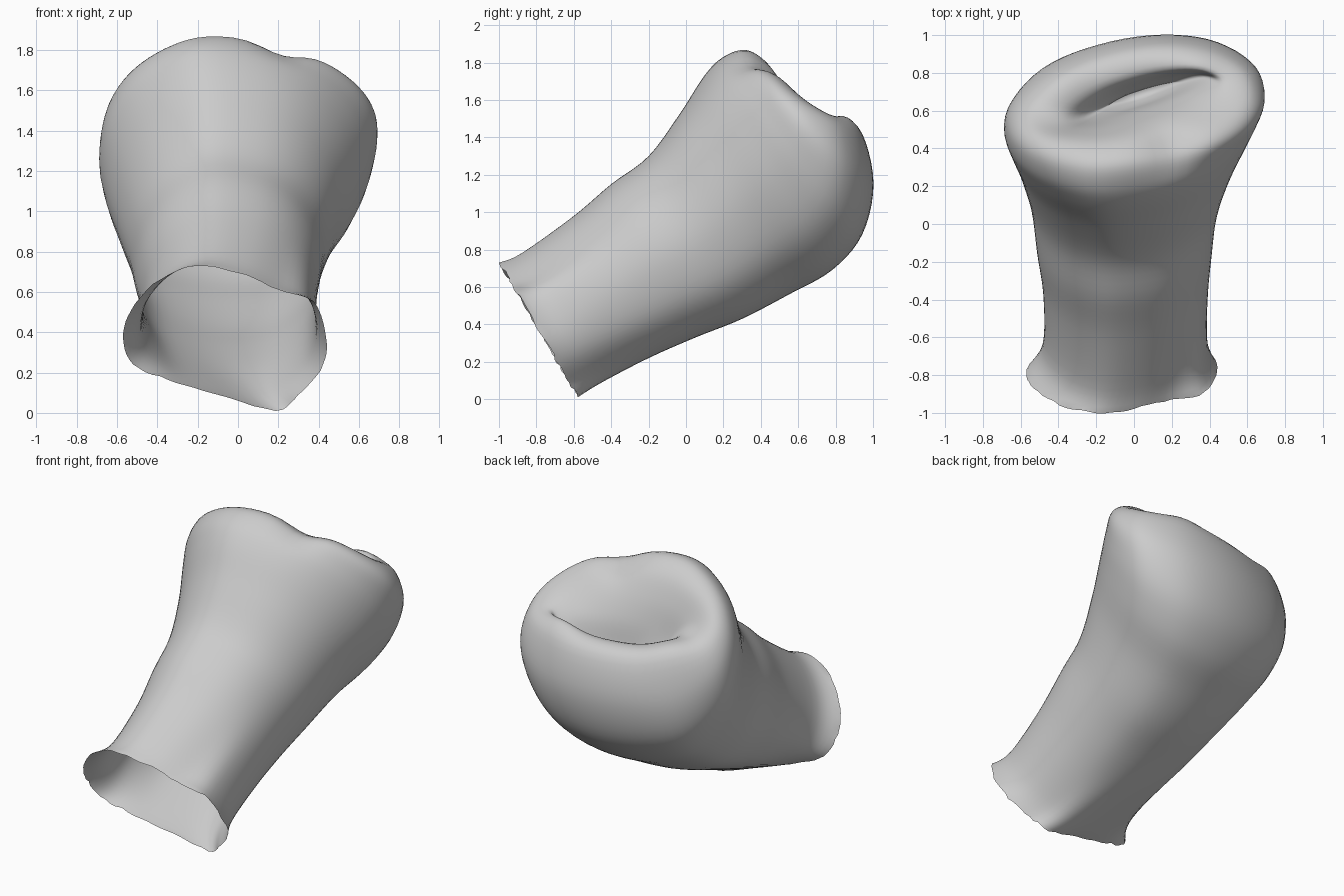
import bpy, bmesh, math, random
from mathutils import Vector

if "Cube" in bpy.data.objects:
    bpy.data.objects.remove(bpy.data.objects["Cube"])
random.seed(4)

SIDES, STEPS = 70, 5
AXIS = Vector((0, 0.84, 0.54))

# Unit cross-sections, clockwise from the upper ridge: broken edge and shaft
EDGE = [(-.27, 1), (.13, .9), (.52, .67), (.87, .5), (1, -.05), (.94, -.44), (.72, -.78),
        (.5, -1), (-.1, -.77), (-.56, -.57), (-.9, -.36), (-1, 0), (-.92, .39), (-.65, .8)]
SHAFT = [(-.12, 1), (.35, .9), (.7, .67), (.93, .32), (1, -.1), (.88, -.58), (.54, -.9),
         (.1, -1), (-.4, -.93), (-.8, -.72), (-1, -.27), (-.95, .2), (-.75, .6), (-.45, .88)]

# Sections: upper y z, lower y z, x min, x max, shear, tilt, sag, edge blend
SECTIONS = [
    (-1.00, .73, -.58, .01, -.57, .44, 0, 0, 0, 1),
    (-.88, .78, -.45, .09, -.49, .39, 0, 0, 0, .6),
    (-.60, .98, -.20, .22, -.48, .39, 0, 0, 0, .15),
    (-.40, 1.15, .05, .33, -.51, .41, 0, 0, 0, 0),
    (-.20, 1.30, .30, .43, -.54, .44, 0, 0, 0, 0),
    (-.03, 1.53, .55, .56, -.60, .51, 0, .01, .01, 0),
    (.10, 1.73, .78, .69, -.66, .60, -.03, .03, .03, 0),
    (.20, 1.83, .94, .88, -.69, .66, -.06, .04, .06, 0),
    (.32, 1.87, 1.00, 1.15, -.66, .68, -.08, .04, .09, 0),
    (.43, 1.80, .94, 1.41, -.56, .60, -.10, .04, .09, 0),
    (.51, 1.66, .82, 1.46, -.38, .45, -.12, .06, .05, 0),
    (.57, 1.50, .77, 1.32, -.23, .34, -.12, .08, .02, 0),
    (.61, 1.36, .73, 1.23, -.13, .22, -.07, .05, 0, 0),
]


def catmull(a, b, c, d, t):
    return [0.5 * (2 * q + (r - p) * t + (2 * p - 5 * q + 4 * r - s) * t * t
                   + (3 * q - p - 3 * r + s) * t ** 3) for p, q, r, s in zip(a, b, c, d)]


def outline(shape):
    """Smooth closed outline with SIDES points."""
    n, per = len(shape), SIDES // len(shape)
    return [catmull(*[shape[(i + k) % n] for k in (-1, 0, 1, 2)], s / per)
            for i in range(n) for s in range(per)]


def section_point(sec, edge_uv, shaft_uv):
    uy, uz, ly, lz, x0, x1, shear, tilt, sag, blend = sec
    u, v = [e * blend + s * (1 - blend) for e, s in zip(edge_uv, shaft_uv)]
    upper, lower = Vector((0, uy, uz)), Vector((0, ly, lz))
    p = (upper + lower) / 2 + (upper - lower) / 2 * v
    p.x = (x0 + x1) / 2 + (x1 - x0) / 2 * u + shear * v
    return p + AXIS * (tilt * u - sag * u * u)


def bump(p, centre, radius, push):
    d = (p - Vector(centre)).length / radius
    return p + Vector(push) * math.exp(-d * d)


# Interpolate smooth sections between the key ones
path = []
last = len(SECTIONS) - 1
for i in range(last):
    keys = [SECTIONS[min(max(i + k, 0), last)] for k in (-1, 0, 1, 2)]
    path += [catmull(*keys, s / STEPS) for s in range(STEPS)]
path.append(SECTIONS[last])

# Hollow shaft, swollen end and socket as one skin
bm = bmesh.new()
rings = []
edge_line, shaft_line = outline(EDGE), outline(SHAFT)
for n, sec in enumerate(path):
    ring = []
    for edge_uv, shaft_uv in zip(edge_line, shaft_line):
        p = section_point(sec, edge_uv, shaft_uv)
        if n == 0:  # slightly ragged broken edge
            p += AXIS * random.uniform(-.006, .01)
        p = bump(p, (.32, .80, 1.48), .13, (0, 0, .04))    # back knob
        p = bump(p, (-.40, .75, 1.42), .16, (0, 0, .04))   # left back knob
        p = bump(p, (.20, .40, 1.80), .14, (0, 0, -.06))   # front saddle
        ring.append(bm.verts.new(p))
    rings.append(ring)
for a, b in zip(rings, rings[1:]):
    for k in range(SIDES):
        j = (k + 1) % SIDES
        bm.faces.new((a[k], b[k], b[j], a[j]))

# Socket floor
floor = bm.verts.new(sum((v.co for v in rings[-1]), Vector()) / SIDES + Vector((0, -.01, -.03)))
for k in range(SIDES):
    bm.faces.new((rings[-1][k], floor, rings[-1][(k + 1) % SIDES]))
bmesh.ops.recalc_face_normals(bm, faces=bm.faces)

mesh = bpy.data.meshes.new("bone_end")
bm.to_mesh(mesh)
bm.free()
bone = bpy.data.objects.new("bone_end", mesh)
bpy.context.collection.objects.link(bone)

grey = bpy.data.materials.new("bone_grey")
grey.use_nodes = True
colour = (.6, .6, .6, 1)
grey.diffuse_color = colour
grey.node_tree.nodes["Principled BSDF"].inputs["Base Color"].default_value = colour
mesh.materials.append(grey)
mesh.shade_smooth()
